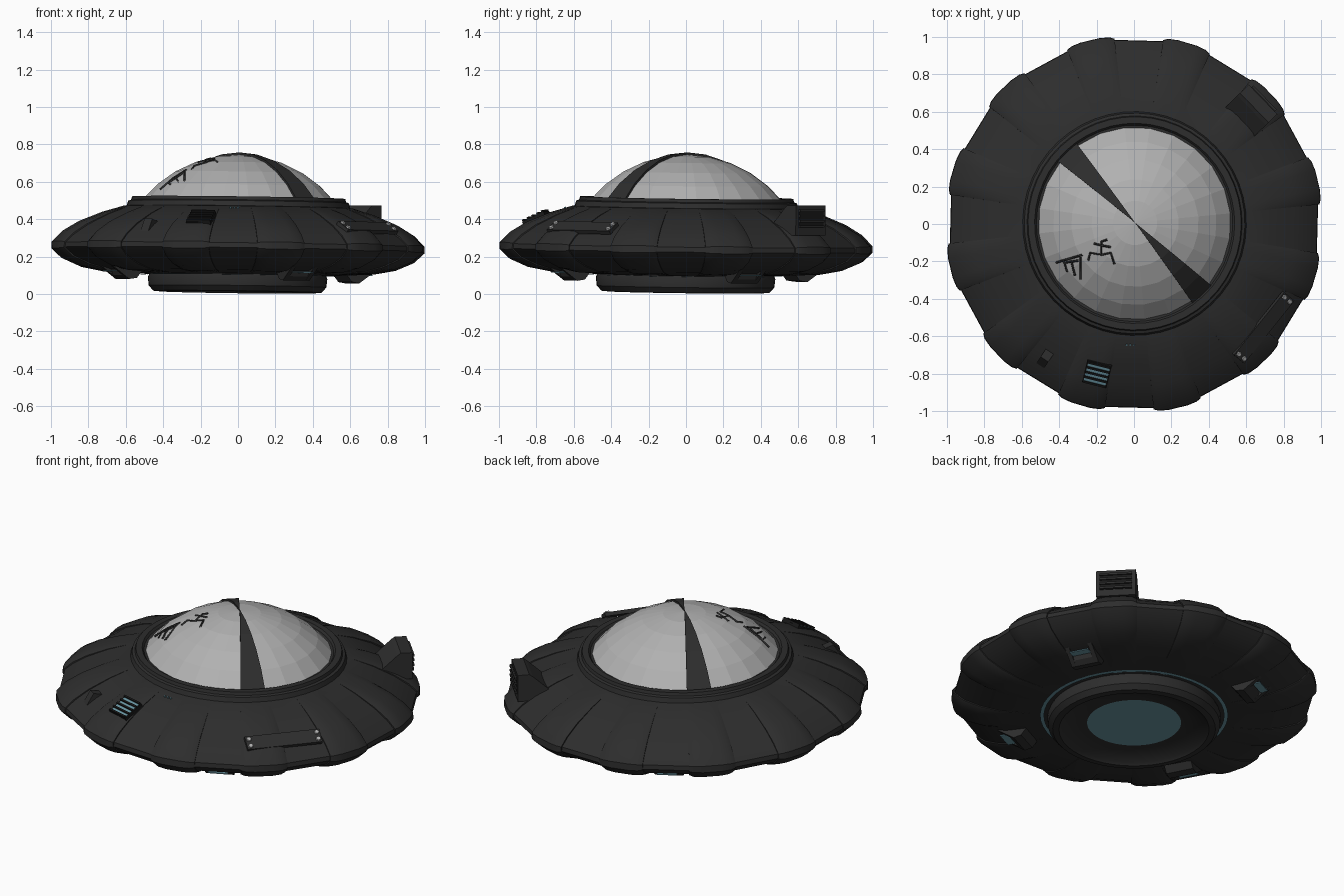
import bpy, bmesh, math
from mathutils import Matrix, Vector

if "Cube" in bpy.data.objects:
    bpy.data.objects.remove(bpy.data.objects["Cube"])


def material(name, r, g, b):
    m = bpy.data.materials.new(name)
    m.use_nodes = True
    m.diffuse_color = (r, g, b, 1)
    m.node_tree.nodes["Principled BSDF"].inputs["Base Color"].default_value = (r, g, b, 1)
    return m


HULL = material("charcoal hull", .026, .026, .026)
BLACK = material("black recess", .01, .01, .01)
DOME = material("pale grey dome", .44, .44, .44)
TEAL = material("teal glow", .14, .30, .36)
STEEL = material("steel rivet", .45, .45, .45)
OFFSET = math.radians(6)      # turn of the panel seams
STEP = math.radians(15)       # one hull panel
# The craft hovers with a slight lean to the back left
LEAN = (Matrix.Translation((0, 0, .25)) @ Matrix.Rotation(.018, 4, Vector((-1, 1, 0)))
        @ Matrix.Translation((0, 0, -.25)))


def finish(name, bm, *mats, smooth=None):
    bmesh.ops.recalc_face_normals(bm, faces=bm.faces)
    bm.transform(LEAN)
    me = bpy.data.meshes.new(name)
    bm.to_mesh(me)
    bm.free()
    ob = bpy.data.objects.new(name, me)
    bpy.context.collection.objects.link(ob)
    for m in mats:
        me.materials.append(m)
    if smooth:
        bpy.ops.object.select_all(action='DESELECT')
        ob.select_set(True)
        bpy.context.view_layer.objects.active = ob
        bpy.ops.object.shade_smooth_by_angle(angle=math.radians(smooth))
    return ob


def skin(bm, columns):
    """Join closed columns of points into quads."""
    cols = [[bm.verts.new(p) for p in c] for c in columns]
    for a, b in zip(cols, cols[1:] + cols[:1]):
        for i in range(len(a) - 1):
            bm.faces.new((a[i], a[i + 1], b[i + 1], b[i]))
    bmesh.ops.remove_doubles(bm, verts=bm.verts, dist=1e-5)


def polar(r, a, z):
    return Vector((r * math.cos(a), r * math.sin(a), z))


def lathe(name, profile, mat, segs=48, smooth=30):
    bm = bmesh.new()
    skin(bm, [[polar(r, OFFSET + math.tau * k / segs, z) for r, z in profile]
              for k in range(segs)])
    return finish(name, bm, mat, smooth=smooth)


# Hull: radius, height, and how far the padded panels swell
RIM = [(.5, .475, 0, 0), (.62, .463, 0, 0), (.74, .417, 0, .012), (.86, .358, .008, .019),
       (.94, .305, .016, .019), (.987, .262, .022, .006), (.99, .236, .021, -.006),
       (.94, .192, .016, -.014), (.85, .153, .008, -.017), (.74, .122, 0, -.008),
       (.55, .105, 0, 0), (.45, .1, 0, 0)]
PAD = [(0, .3), (.1, .8), (.3, 1), (.7, 1), (.9, .8), (1, .3)]
columns = []
for k in range(24):
    for t, lift in (PAD if k % 2 == 0 else [(0, 0), (1, 0)]):
        a = OFFSET + (k + t) * STEP
        columns.append([polar(r + lift * dr, a, z + lift * dz) for r, z, dr, dz in RIM])
bm = bmesh.new()
skin(bm, columns)
finish("saucer_hull", bm, HULL, smooth=25)

# Collar around the dome
lathe("dome_collar", [(.6, .46), (.59, .492), (.575, .497), (.57, .515), (.535, .515),
                      (.525, .502), (.5, .5)], HULL)

# Faceted dome
R, TOP = .666, .745
arc = [math.asin(.52 / R) * i / 5 for i in range(6)]


def dome_point(t, a, rise=0):
    return polar((R + rise) * math.sin(t), a, TOP - R + (R + rise) * math.cos(t))


bm = bmesh.new()
skin(bm, [[dome_point(t, OFFSET + k * STEP) for t in arc] for k in range(24)])
finish("dome", bm, DOME)

# Two raised wedge strips crossing the dome
for i, k in enumerate((8, 20)):
    bm = bmesh.new()
    a, b = OFFSET + k * STEP, OFFSET + (k + 1) * STEP
    skin(bm, [[dome_point(t, ang, rise) for t in arc]
              for ang, rise in ((a, 0), (a, .012), (b, .012), (b, 0))])
    finish(f"dome_strip_{i + 1}", bm, HULL)

# Belly drum, its lit disc and the lit ring round it
lathe("belly_drum", [(.47, .11), (.48, .085), (.475, .04), (.45, .012), (.415, .009),
                     (.40, .022), (.31, .05), (.24, .055)], HULL)
lathe("belly_light", [(.26, .052), (0, .052)], TEAL)
lathe("belly_light_ring", [(.52, .099), (.498, .098)], TEAL)


def add_box(bm, matrix, size, at=(0, 0, 0), index=0):
    m = matrix @ Matrix.Translation(at) @ Matrix.Diagonal((*size, 1))
    for v in bmesh.ops.create_cube(bm, size=1, matrix=m)["verts"]:
        for f in v.link_faces:
            f.material_index = index


def frame(deg, r, z, tilt):
    """Local x runs outward, y sideways, z off the surface."""
    a = math.radians(deg)
    return (Matrix.Translation(polar(r, a, z)) @ Matrix.Rotation(a, 4, 'Z')
            @ Matrix.Rotation(math.radians(tilt), 4, 'Y'))


def prism(name, deg, profile, *spans):
    """Extrude a radius and height profile across each sideways span."""
    bm = bmesh.new()
    turn = Matrix.Rotation(math.radians(deg), 4, 'Z')
    n = len(profile)
    for span in spans:
        sides = [[bm.verts.new(turn @ Vector((r, y, z))) for r, z in profile] for y in span]
        for side in sides:
            bm.faces.new(side)
        for i in range(n):
            j = (i + 1) % n
            bm.faces.new((sides[0][i], sides[0][j], sides[1][j], sides[1][i]))
    return finish(name, bm, HULL)


# Four lamp pods under the rim, each with a recessed downward lamp
for i in range(4):
    deg = 27 + 90 * i
    prism(f"lamp_pod_cheeks_{i + 1}", deg,
          [(.6, .13), (.645, .075), (.69, .068), (.815, .155)], (-.08, -.055), (.055, .08))
    prism(f"lamp_pod_core_{i + 1}", deg,
          [(.6, .13), (.645, .075), (.69, .068), (.72, .09), (.735, .13)], (-.055, .055))
    bm = bmesh.new()
    add_box(bm, frame(deg, .758, .112, 0), (.045, .11, .006))
    finish(f"lamp_window_{i + 1}", bm, TEAL)

# Raised exhaust scoop with slatted outer face
prism("exhaust_scoop", 44, [(.77, .38), (.87, .475), (.89, .49), (.955, .49), (.957, .33),
                            (.8, .33)], (-.11, .11))
bm = bmesh.new()
m = frame(44, .957, .42, 90)
add_box(bm, m, (.1, .18, .008))
for i in range(4):
    add_box(bm, m, (.012, .18, .02), (-.042 + .028 * i, 0, .003), 1)
finish("exhaust_slats", bm, BLACK, HULL)

# Riveted repair plate
bm = bmesh.new()
m = frame(-38.7, .885, .356, 33)
add_box(bm, m, (.085, .43, .022))
for x in (-.022, .022):
    for y in (-.195, .195):
        spot = m @ Matrix.Translation((x, y, .014))
        for v in bmesh.ops.create_cone(bm, cap_ends=True, segments=8, radius1=.015, radius2=.012,
                                       depth=.01, matrix=spot)["verts"]:
            for f in v.link_faces:
                f.material_index = 1
finish("repair_plate", bm, HULL, STEEL)

# Glowing vent sunk between dark bars
bm = bmesh.new()
m = frame(256, .825, .391, 26)
add_box(bm, m, (.13, .135, .02))
add_box(bm, m, (.115, .12, .004), (0, 0, .01), 1)
for i in range(5):
    add_box(bm, m, (.01, .13, .012), (-.058 + .029 * i, 0, .016))
finish("glowing_vent", bm, BLACK, TEAL)

# Torn hull flap and small sensor dots
prism("torn_flap", 236.5, [(.82, .375), (.87, .387), (.91, .32)], (-.025, .025))
bm = bmesh.new()
for y in (-.02, 0, .02):
    add_box(bm, frame(268, .65, .452, 20), (.008, .008, .01), (0, y, 0))
finish("sensor_dots", bm, TEAL)


def dome_strokes(name, strokes):
    cu = bpy.data.curves.new(name, 'CURVE')
    cu.dimensions = '3D'
    cu.bevel_depth = .006
    cu.bevel_resolution = 0
    for pts in strokes:
        sp = cu.splines.new('POLY')
        sp.points.add(len(pts) - 1)
        for p, (x, y) in zip(sp.points, pts):
            p.co = (x, y, TOP - R + math.sqrt(R * R - x * x - y * y), 1)
    cu.materials.append(HULL)
    ob = bpy.data.objects.new(name, cu)
    ob.matrix_world = LEAN
    bpy.context.collection.objects.link(ob)


# Small painted figures on the dome
dome_strokes("painted_animal", [[(-.42, -.21), (-.35, -.19), (-.28, -.17)],
                                [(-.37, -.21), (-.3, -.2)], [(-.38, -.2), (-.36, -.26)],
                                [(-.34, -.2), (-.32, -.28)], [(-.29, -.18), (-.29, -.3)]])
dome_strokes("painted_runner", [[(-.15, -.09), (-.18, -.1), (-.18, -.17), (-.24, -.16),
                                 (-.25, -.2)], [(-.18, -.17), (-.13, -.16), (-.11, -.22)],
                                [(-.22, -.11), (-.18, -.12), (-.13, -.13)]])
